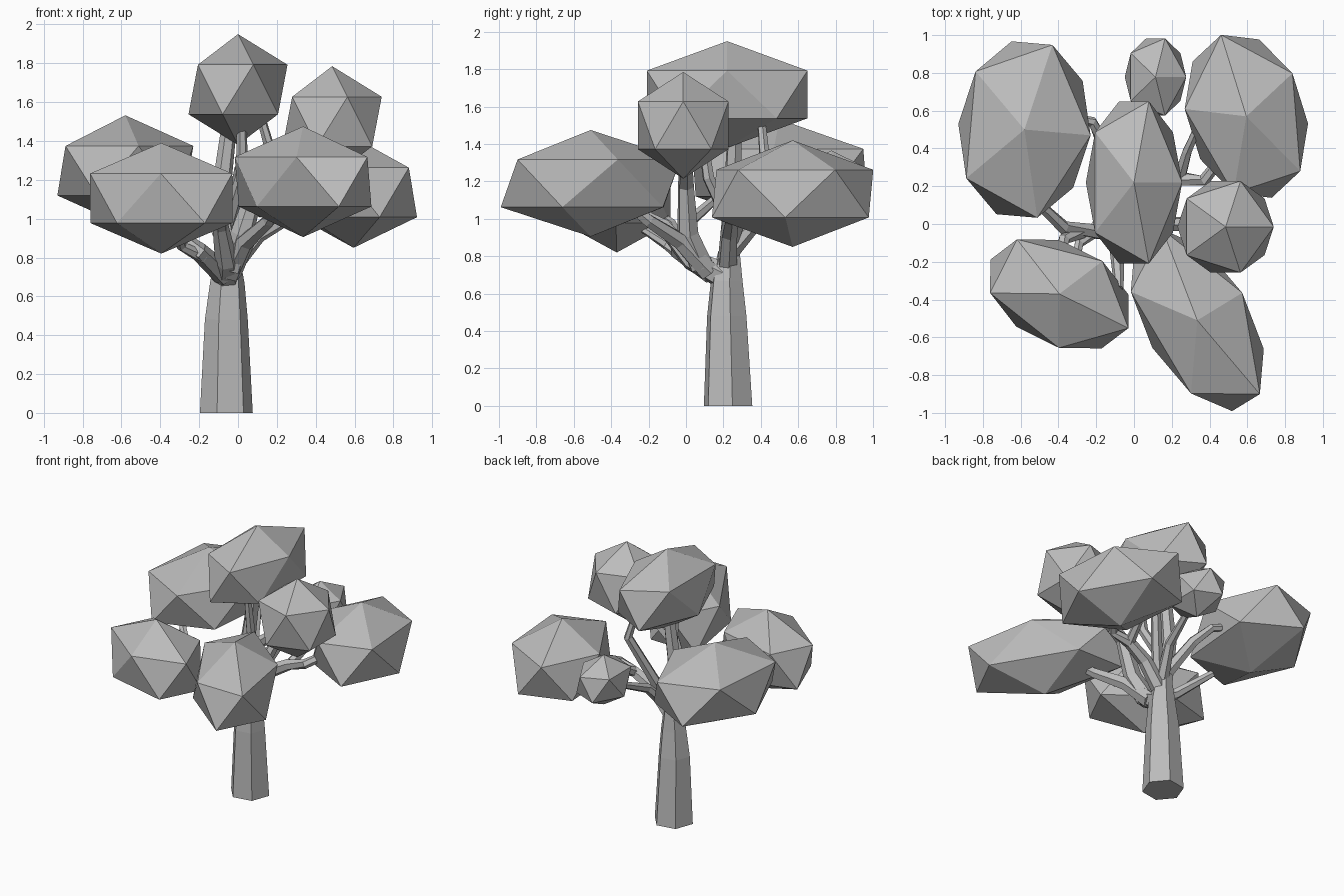
import bpy
import bmesh
from math import cos, sin, pi, radians
from mathutils import Matrix, Vector

cube = bpy.data.objects.get("Cube")
if cube:
    bpy.data.objects.remove(cube, do_unlink=True)

# One plain grey for the whole tree
grey = bpy.data.materials.new("plain_grey")
grey.use_nodes = True
grey.diffuse_color = (0.5, 0.5, 0.5, 1)
grey.node_tree.nodes["Principled BSDF"].inputs["Base Color"].default_value = (0.5, 0.5, 0.5, 1)


def add_object(name, bm):
    bmesh.ops.recalc_face_normals(bm, faces=bm.faces)
    mesh = bpy.data.meshes.new(name)
    bm.to_mesh(mesh)
    bm.free()
    mesh.materials.append(grey)
    obj = bpy.data.objects.new(name, mesh)
    bpy.context.collection.objects.link(obj)
    return obj


def leaf_clump(name, centre, size, yaw=0, spin=0):
    """Icosahedron, spun, stretched, then turned about z."""
    bm = bmesh.new()
    bmesh.ops.create_icosphere(bm, subdivisions=1, radius=1)
    shape = (Matrix.Translation(centre) @ Matrix.Rotation(radians(yaw), 4, "Z")
             @ Matrix.Diagonal((*size, 1)) @ Matrix.Rotation(radians(spin), 4, "Z"))
    bmesh.ops.transform(bm, matrix=shape, verts=bm.verts)
    return add_object(name, bm)


def limb(name, points, radii, sides=6, turn=0.17):
    """Tapered six-sided tube along a bent path."""
    bm = bmesh.new()
    path = [Vector(p) for p in points]
    last = len(path) - 1
    rings = []
    for i, p in enumerate(path):
        along = path[min(i + 1, last)] - path[max(i - 1, 0)]
        tilt = Vector((0, 0, 1)).rotation_difference(along)
        if i == 0 and p.z == 0:
            tilt.identity()
        r = radii[0] + (radii[1] - radii[0]) * i / last if len(radii) == 2 else radii[i]
        angles = [turn + 2 * pi * k / sides for k in range(sides)]
        rings.append([bm.verts.new(p + tilt @ Vector((r * cos(a), r * sin(a), 0))) for a in angles])
    for low, high in zip(rings, rings[1:]):
        for k in range(sides):
            n = (k + 1) % sides
            bm.faces.new((low[k], low[n], high[n], high[k]))
    bm.faces.new(rings[0][::-1])
    bm.faces.new(rings[-1])
    return add_object(name, bm)


# Leaf clumps
H = 0.285
leaf_clump("crown_top", (0, 0.22, 1.665), (H, 0.505, H))
leaf_clump("crown_right", (0.485, -0.015, 1.5), (H, H, H))
leaf_clump("crown_back_left", (-0.58, 0.5, 1.247), (0.393, 0.54, H), -5)
leaf_clump("crown_back_right", (0.595, 0.57, 1.135), (0.353, 0.505, H), 16.3, 163.4)
leaf_clump("crown_front_left", (-0.395, -0.37, 1.105), (0.456, 0.302, H), -26.2, -144.3)
leaf_clump("crown_front_right", (0.335, -0.51, 1.19), (0.595, 0.312, H), -59.7, 234.6)
leaf_clump("crown_back_small", (0.114, 0.778, 1.185), (0.182, 0.24, 0.18))

# Trunk and central leader
limb("trunk", [(-0.06, 0.225, 0), (-0.06, 0.218, 0.48), (-0.055, 0.218, 0.67), (-0.055, 0.23, 0.82)],
     (0.138, 0.112, 0.09, 0.062))
limb("leader", [(-0.055, 0.23, 0.78), (-0.09, 0.25, 1.12), (-0.045, 0.26, 1.48)], (0.062, 0.04))

# Front limbs
limb("front_limb", [(-0.06, 0.19, 0.7), (-0.06, 0.03, 0.78), (-0.09, -0.12, 0.96), (-0.08, -0.34, 1.08)],
     (0.075, 0.025))
limb("left_limb", [(-0.07, 0.14, 0.71), (-0.2, -0.04, 0.83), (-0.37, -0.02, 0.95), (-0.55, 0.15, 1.1)],
     (0.06, 0.025))
limb("front_left_twig", [(-0.28, -0.04, 0.87), (-0.37, -0.08, 0.97), (-0.4, -0.25, 1.08)], (0.04, 0.025))
limb("low_left_twig", [(-0.18, -0.02, 0.8), (-0.29, -0.1, 0.86), (-0.32, -0.25, 0.96)], (0.035, 0.02))
limb("front_right_limb", [(-0.04, 0.12, 0.72), (0.04, -0.03, 0.88), (0.16, -0.2, 0.99), (0.22, -0.36, 1.12)],
     (0.06, 0.025))
limb("right_limb", [(-0.04, 0.08, 0.75), (0.02, 0.01, 0.92), (0.1, 0, 1.18), (0.42, 0, 1.42)],
     (0.07, 0.06, 0.045, 0.03))

# Back limbs
limb("back_right_limb", [(-0.04, 0.22, 0.75), (0.1, 0.23, 0.92), (0.24, 0.24, 1.0), (0.37, 0.23, 1.04),
                         (0.52, 0.42, 1.12)], (0.055, 0.025))
limb("back_right_twig", [(0.24, 0.24, 1.0), (0.28, 0.38, 1.08), (0.35, 0.54, 1.17)], (0.035, 0.02))
limb("back_limb", [(-0.04, 0.24, 0.82), (0.03, 0.4, 1.0), (0.1, 0.72, 1.14)], (0.045, 0.02))
limb("back_left_limb", [(-0.07, 0.25, 0.88), (-0.16, 0.42, 1.08), (-0.22, 0.54, 1.15), (-0.4, 0.58, 1.2)],
     (0.045, 0.02))
limb("top_back_limb", [(0.0, 0.24, 0.88), (0.17, 0.42, 1.34), (0.11, 0.4, 1.55)], (0.04, 0.022))
limb("top_side_limb", [(-0.06, 0.25, 0.95), (0.02, 0.12, 1.22), (0.02, 0.08, 1.5)], (0.04, 0.025))
